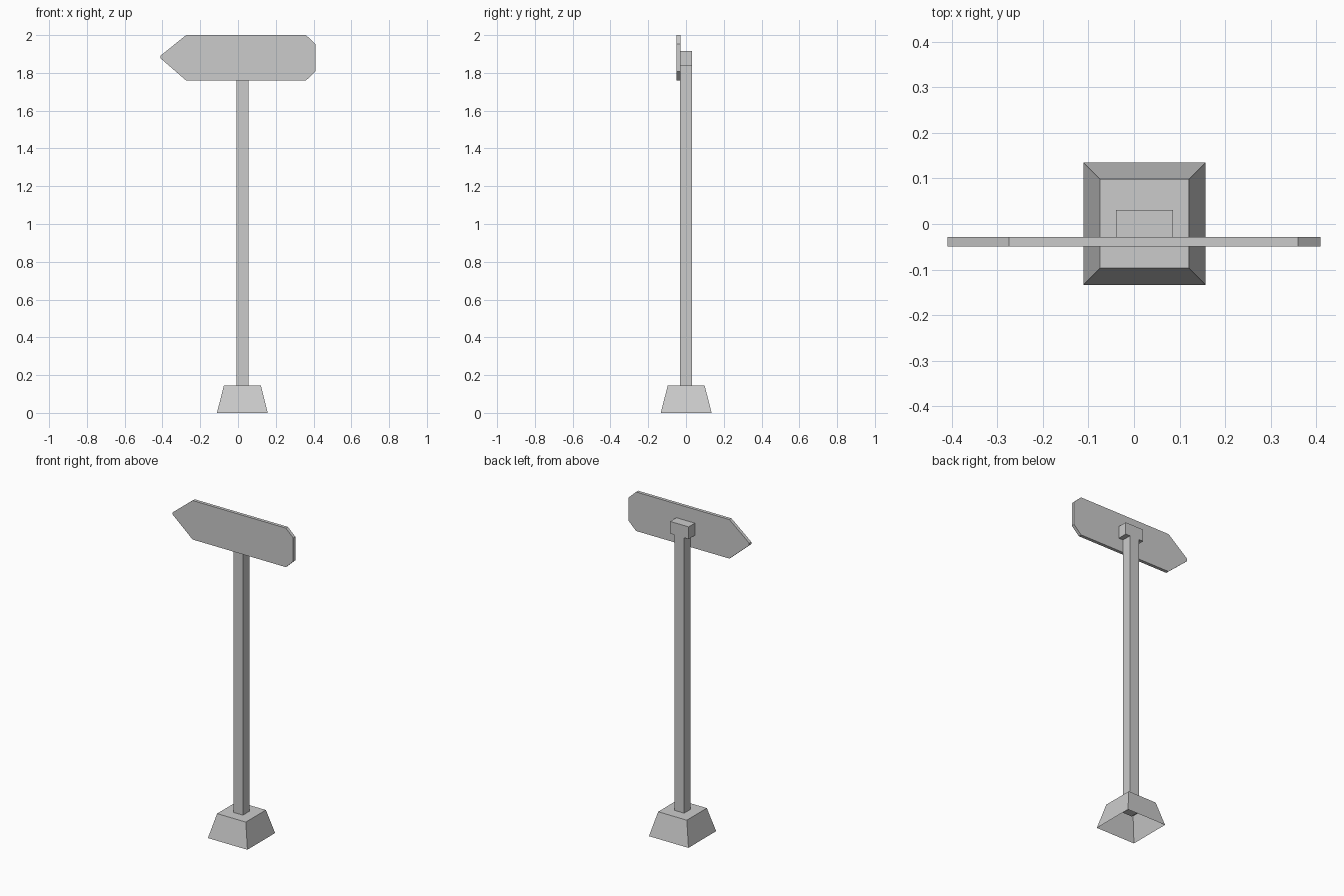
import bpy, bmesh

if "Cube" in bpy.data.objects:
    bpy.data.objects.remove(bpy.data.objects["Cube"])


def make_object(name, bm):
    bmesh.ops.recalc_face_normals(bm, faces=bm.faces)
    mesh = bpy.data.meshes.new(name)
    bm.to_mesh(mesh)
    bm.free()
    obj = bpy.data.objects.new(name, mesh)
    bpy.context.collection.objects.link(obj)
    return obj


def extrude_profile(name, points, y0, y1):
    """Extrude an x/z outline along y."""
    bm = bmesh.new()
    face = bm.faces.new([bm.verts.new((x, y0, z)) for x, z in points])
    out = bmesh.ops.extrude_face_region(bm, geom=[face], use_keep_orig=True)
    moved = [v for v in out["geom"] if isinstance(v, bmesh.types.BMVert)]
    bmesh.ops.translate(bm, verts=moved, vec=(0, y1 - y0, 0))
    return make_object(name, bm)


CX = 0.023  # post axis

# Tapered foot, open underneath
bm = bmesh.new()
bmesh.ops.create_cube(bm, size=1)
for v in bm.verts:
    top = v.co.z > 0
    half = 0.0975 if top else 0.1345
    v.co = (CX + 2 * half * v.co.x, 0.001 + 2 * half * v.co.y, 0.146 if top else 0)
bm.normal_update()
bottom = [f for f in bm.faces if f.calc_center_median().z < 0.001]
bmesh.ops.delete(bm, geom=bottom, context='FACES_ONLY')
make_object("foot", bm)

# T-shaped post with wider head behind the board
half_post = [(0.032, 0.09), (0.032, 1.84), (0.063, 1.84), (0.063, 1.915)]
post = [(CX + x, z) for x, z in half_post] + [(CX - x, z) for x, z in reversed(half_post)]
extrude_profile("post", post, -0.031, 0.031)

# Arrow-shaped board
board = [(-0.41, 1.877), (-0.275, 1.76), (0.36, 1.76), (0.41, 1.808),
         (0.41, 1.953), (0.36, 2.0), (-0.275, 2.0), (-0.41, 1.891)]
extrude_profile("sign_board", board, -0.049, -0.029)
